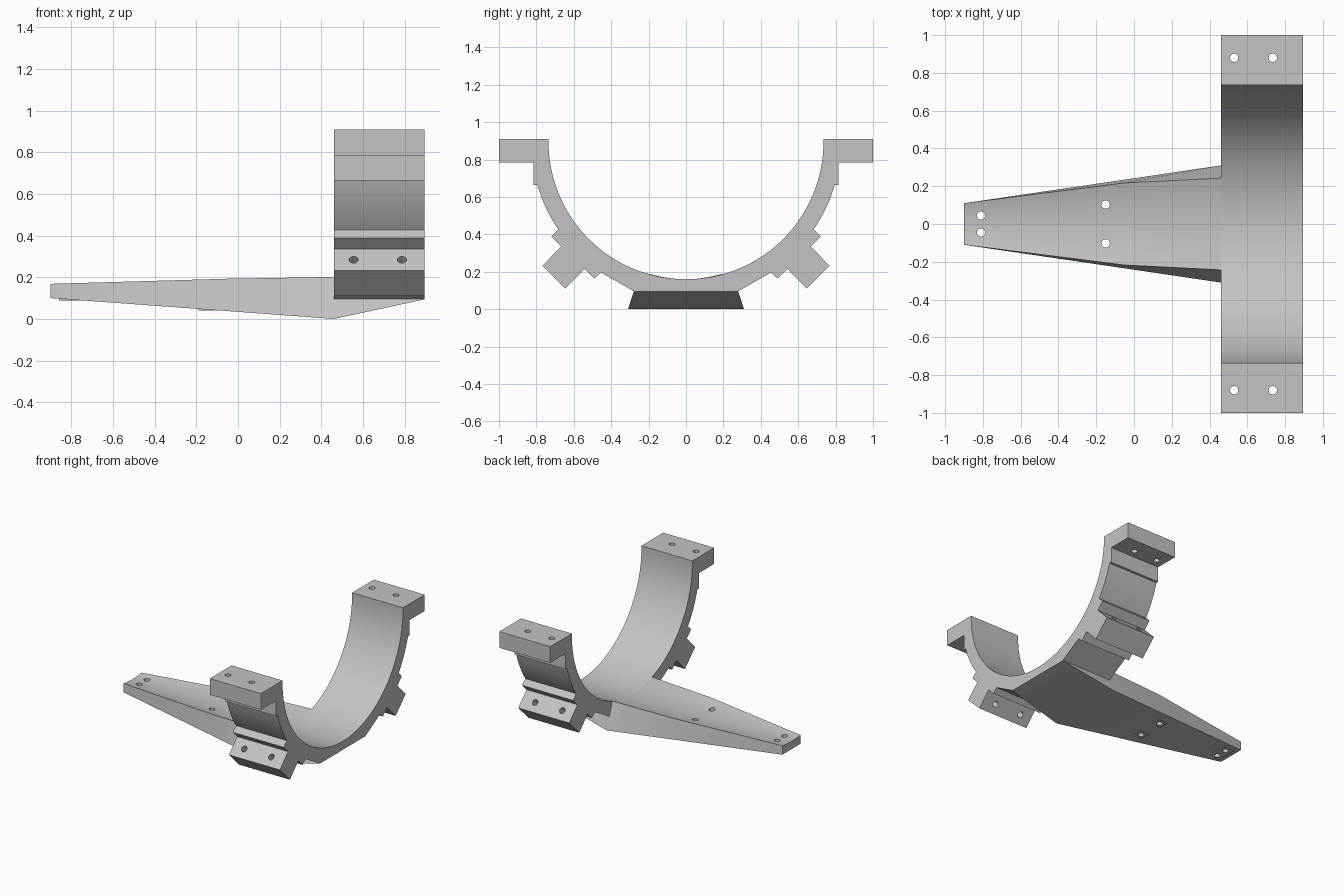
import bpy, bmesh, math
from mathutils import Vector

cube = bpy.data.objects.get("Cube")
if cube:
    bpy.data.objects.remove(cube, do_unlink=True)

grey = bpy.data.materials.new("plain_grey")
grey.use_nodes = True
colour = (0.55, 0.55, 0.55, 1)
grey.diffuse_color = colour
grey.node_tree.nodes["Principled BSDF"].inputs["Base Color"].default_value = colour

AXIS_Z, INNER, OUTER = 0.895, 0.735, 0.828   # saddle bore
X0, X1 = 0.46, 0.895                         # saddle thickness range


def finish(name, bm):
    bmesh.ops.recalc_face_normals(bm, faces=bm.faces)
    mesh = bpy.data.meshes.new(name)
    bm.to_mesh(mesh)
    bm.free()
    mesh.materials.append(grey)
    obj = bpy.data.objects.new(name, mesh)
    bpy.context.collection.objects.link(obj)
    return obj


def loft(name, rings):
    """Skin a list of closed rings and cap both ends."""
    bm = bmesh.new()
    loops = [[bm.verts.new(p) for p in ring] for ring in rings]
    n = len(loops[0])
    for a, b in zip(loops, loops[1:]):
        for i in range(n):
            j = (i + 1) % n
            bm.faces.new((a[i], a[j], b[j], b[i]))
    bm.faces.new(loops[0])
    bm.faces.new(loops[-1])
    return finish(name, bm)


def arc(radius, start, end, steps):
    """Arc about the bore axis, angles measured from straight down."""
    angles = [math.radians(start + (end - start) * i / steps) for i in range(steps + 1)]
    return [(radius * math.sin(a), AXIS_Z - radius * math.cos(a)) for a in angles]


def bore_z(y):
    return AXIS_Z - math.sqrt(INNER ** 2 - y ** 2)


def drill(obj, holes, radius=0.022):
    """Cut round holes given as (centre, direction, length)."""
    bm = bmesh.new()
    for centre, direction, length in holes:
        turn = Vector(direction).to_track_quat('Z', 'Y').to_matrix().to_4x4()
        turn.translation = centre
        bmesh.ops.create_cone(bm, cap_ends=True, segments=24, radius1=radius,
                              radius2=radius, depth=length, matrix=turn)
    cutter = finish("hole_cutter", bm)
    cutter.hide_render = True
    mod = obj.modifiers.new("holes", 'BOOLEAN')
    mod.operation, mod.solver, mod.object = 'DIFFERENCE', 'EXACT', cutter
    bpy.context.view_layer.objects.active = obj
    bpy.ops.object.modifier_apply(modifier=mod.name)
    bpy.data.objects.remove(cutter, do_unlink=True)


def smooth(obj):
    bpy.ops.object.select_all(action='DESELECT')
    obj.select_set(True)
    bpy.context.view_layer.objects.active = obj
    bpy.ops.object.shade_smooth_by_angle(angle=math.radians(25))


# Half-round saddle with flanges and angled lugs
flange = [(INNER, 0.91), (1, 0.91), (1, 0.785), (0.815, 0.785), (0.815, 0.665)]
lug = [(0.72, 0.388), (0.667, 0.335), (0.768, 0.232), (0.645, 0.11),
       (0.542, 0.216), (0.49, 0.164), (0.454, 0.196), (0.277, 0.095)]
outer = flange + arc(OUTER, 73.9, 55.5, 8) + lug
bore = arc(INNER, -90, 90, 64)
profile = outer + [(-y, z) for y, z in reversed(outer)] + bore
saddle = loft("saddle", [[(x, y, z) for y, z in profile] for x in (X0, X1)])

holes = []
for side in (-1, 1):
    for x in (0.53, 0.735):
        holes.append(((x, side * 0.88, 0.85), (0, 0, 1), 0.4))
    for x in (0.555, 0.787):
        holes.append(((x, side * 0.655, 0.222), (0, side, 1), 0.26))
drill(saddle, holes)
smooth(saddle)

# Tapered arm, hollowed on top to match the bore, ending in a wedge under the saddle
STEPS = 16
# x, top half width, bottom half width, bottom height
stations = [(-0.9, 0.11, 0.11, 0.1), (-0.055, 0.217, 0.234, 0.038),
            (X0, 0.243, 0.31, 0.002), (X1, 0.27, 0.28, 0.094)]
rings = []
for x, top, bottom, z in stations:
    ys = [top * (2 * i / STEPS - 1) for i in range(STEPS + 1)]
    ring = [(x, y, 0.097 if x == X1 else bore_z(y)) for y in ys]
    rings.append(ring + [(x, bottom, z), (x, -bottom, z)])
rings[2][-2:] = [(X0, 0.31, 0), (X0, -0.31, 0)]
arm = loft("arm", rings)
drill(arm, [((x, side * y, 0.1), (0, 0, 1), 0.5)
            for x, y in ((-0.81, 0.045), (-0.15, 0.103)) for side in (-1, 1)])
smooth(arm)


# Level seats around the holes under the arm
def seat(name, x, y, half_x, half_y, low, holes_y):
    corners = [(x - half_x, y - half_y), (x + half_x, y - half_y),
               (x + half_x, y + half_y), (x - half_x, y + half_y)]
    pad = loft(name, [[(a, b, z) for a, b in corners] for z in (low, low + 0.02)])
    drill(pad, [((x, h, low), (0, 0, 1), 0.2) for h in holes_y])


seat("end_seat", -0.81, 0, 0.05, 0.085, 0.089, (-0.045, 0.045))
for side, label in ((-1, "right"), (1, "left")):
    seat(label + "_seat", -0.15, side * 0.103, 0.04, 0.04, 0.041, (side * 0.103,))
